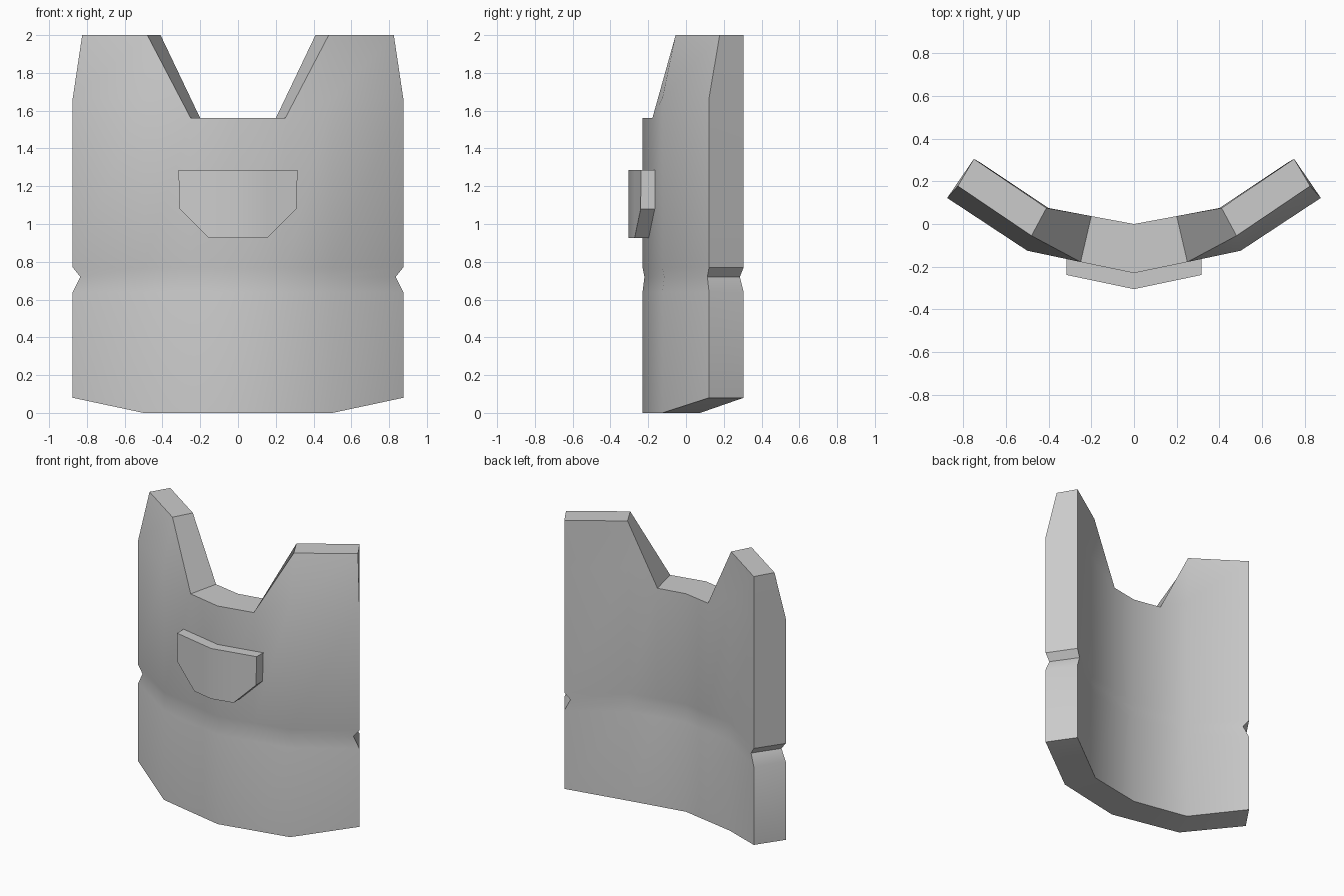
import bpy, bmesh, math

cube = bpy.data.objects.get("Cube")
if cube:
    bpy.data.objects.remove(cube, do_unlink=True)

grey = bpy.data.materials.new("plain_grey")
grey.use_nodes = True
grey.diffuse_color = (0.6, 0.6, 0.6, 1)
grey.node_tree.nodes["Principled BSDF"].inputs["Base Color"].default_value = (0.6, 0.6, 0.6, 1)


def shell(name, rows):
    """Closed, left-right symmetric plate from rows of (front, back) point pairs.
    Each row runs from the centre outwards; None leaves a gap."""
    bm = bmesh.new()
    grids = []
    for side in (0, 1):
        grid = []
        for row in rows:
            half = [p and p[side] for p in row]
            full = [p and (-p[0], p[1], p[2]) for p in half[:0:-1]] + half
            grid.append([bm.verts.new(p) if p else None for p in full])
        grids.append(grid)
    front, back = grids
    partner = {f: b for fr, br in zip(front, back) for f, b in zip(fr, br) if f}

    # Front and back skins
    edges = {}
    for lower, upper in zip(front, front[1:]):
        for c in range(len(lower) - 1):
            loop = [v for v in (lower[c], lower[c + 1], upper[c + 1], upper[c]) if v]
            if len(loop) < 3:
                continue
            bm.faces.new(loop)
            bm.faces.new([partner[v] for v in reversed(loop)])
            for a, b in zip(loop, loop[1:] + loop[:1]):
                edges[(a, b)] = True

    # Walls round the rim
    for a, b in edges:
        if (b, a) not in edges:
            bm.faces.new((b, a, partner[a], partner[b]))
    bmesh.ops.recalc_face_normals(bm, faces=bm.faces)

    mesh = bpy.data.meshes.new(name)
    bm.to_mesh(mesh)
    bm.free()
    mesh.materials.append(grey)
    obj = bpy.data.objects.new(name, mesh)
    bpy.context.collection.objects.link(obj)
    bpy.ops.object.select_all(action="DESELECT")
    obj.select_set(True)
    bpy.context.view_layer.objects.active = obj
    bpy.ops.object.shade_smooth_by_angle(angle=math.radians(32))
    return obj


# Plan outline of the plate, centre to edge
FRONT = [(0, -0.23), (0.25, -0.178), (0.5, -0.125), (0.875, 0.122)]
BACK = [(0, 0), (0.2, 0.037), (0.4, 0.075), (0.75, 0.305)]
GROOVE_FRONT = [(0, -0.22), (0.247, -0.168), (0.495, -0.115), (0.835, 0.113)]
GROOVE_BACK = [(0, -0.01), (0.2, 0.027), (0.4, 0.065), (0.715, 0.285)]


def section(heights, front=FRONT, back=BACK):
    return [((*f, z), (*b, z)) for f, b, z in zip(front, back, heights)]


# Curved plate with a waist groove, neck opening and two shoulder straps
strap_top = [None, None,
             ((0.48, -0.055, 2), (0.41, 0.075, 2)),
             ((0.825, 0.178, 2), (0.75, 0.305, 2))]
shell("chest_plate", [
    section([0, 0, 0, 0.08]),
    section([0.64] * 4),
    section([0.72] * 4, GROOVE_FRONT, GROOVE_BACK),
    section([0.77] * 4),
    section([1.56, 1.56, 1.665, 1.665]),
    strap_top,
])


# Raised badge block that follows the bend of the plate
def badge_point(x, z):
    y = -0.305 + 0.21 * x
    return ((x, y, z), (x, y + 0.085, z))


shell("front_badge", [
    [badge_point(0, 0.925), badge_point(0.155, 0.925), None],
    [badge_point(0, 1.08), badge_point(0.155, 1.08), badge_point(0.31, 1.08)],
    [badge_point(0, 1.285), badge_point(0.155, 1.285), badge_point(0.315, 1.285)],
])
